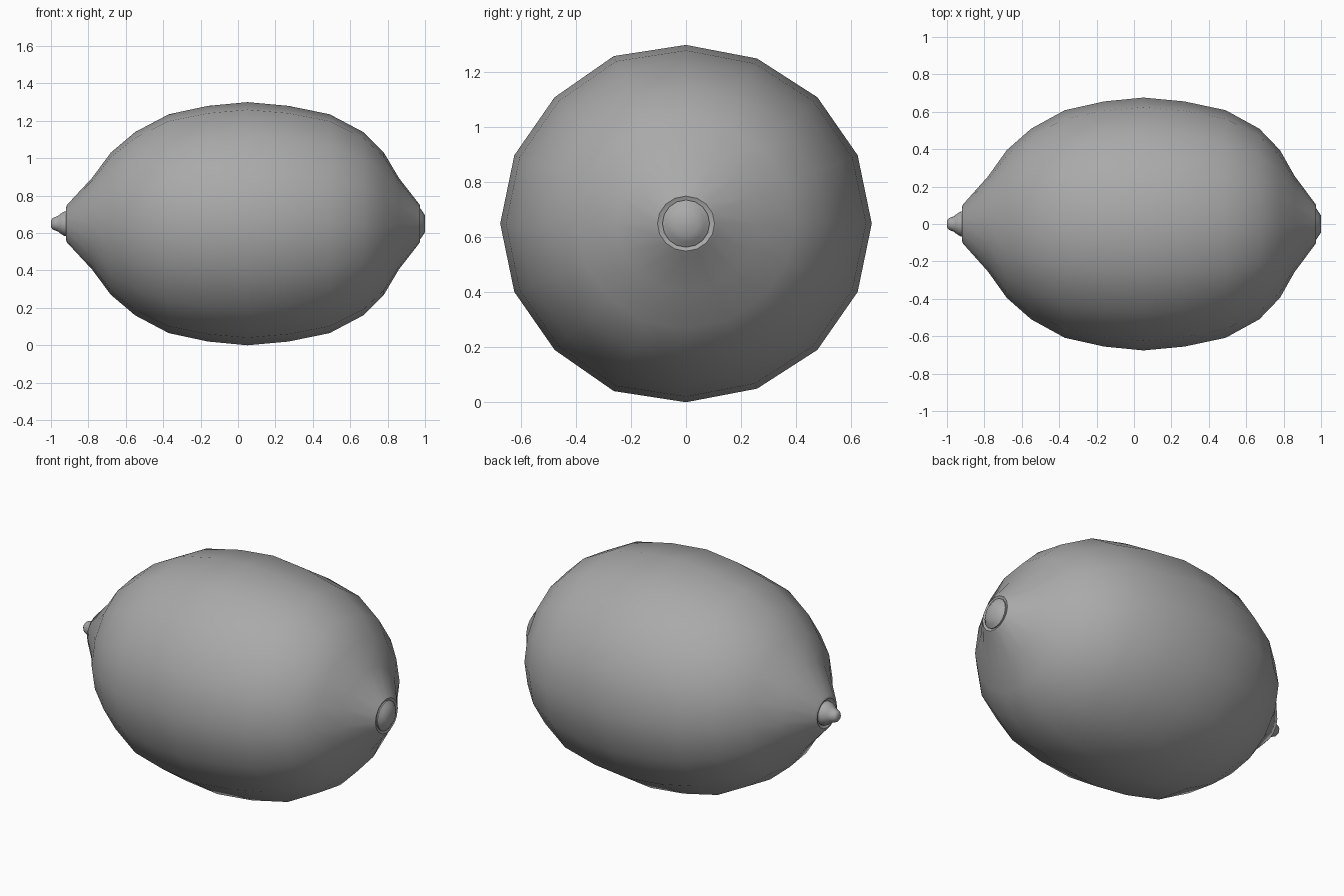
import bpy
import bmesh
from math import cos, sin, tau

old = bpy.data.objects.get("Cube")
if old:
    bpy.data.objects.remove(old, do_unlink=True)

SIDES = 16
CENTRE_Z = 0.65

# Rind colour
rind = bpy.data.materials.new("rind grey")
rind.use_nodes = True
grey = (0.4, 0.4, 0.4, 1)
rind.diffuse_color = grey
rind.node_tree.nodes["Principled BSDF"].inputs["Base Color"].default_value = grey


def lathe_x(name, profile, wide=1.0):
    """Spin (x, radius) points round the long axis and cap both ends."""
    bm = bmesh.new()
    rings = []
    for x, r in profile:
        ring = []
        for i in range(SIDES):
            a = tau * i / SIDES
            # the rind bulges slightly along two front ridges
            k = 1.015 if i in (5, 11) and r > 0.2 else 1.0
            ring.append(bm.verts.new((x, r * k * wide * cos(a), CENTRE_Z + r * k * sin(a))))
        rings.append(ring)
    for a, b in zip(rings, rings[1:]):
        for i in range(SIDES):
            j = (i + 1) % SIDES
            bm.faces.new((a[i], a[j], b[j], b[i]))
    bm.faces.new(rings[0])
    bm.faces.new(rings[-1])
    bmesh.ops.recalc_face_normals(bm, faces=bm.faces)
    mesh = bpy.data.meshes.new(name)
    bm.to_mesh(mesh)
    bm.free()
    mesh.materials.append(rind)
    obj = bpy.data.objects.new(name, mesh)
    bpy.context.collection.objects.link(obj)
    bpy.ops.object.select_all(action="DESELECT")
    obj.select_set(True)
    bpy.context.view_layer.objects.active = obj
    bpy.ops.object.shade_smooth_by_angle(angle=0.9)
    return obj


# Fruit body, from the tip collar to the stem collar
lathe_x("fruit_body", [
    (-0.91, 0.075), (-0.92, 0.085), (-0.915, 0.1), (-0.78, 0.245), (-0.68, 0.38),
    (-0.55, 0.49), (-0.37, 0.585), (-0.16, 0.63), (0.05, 0.65), (0.27, 0.63),
    (0.49, 0.585), (0.67, 0.49), (0.78, 0.38), (0.86, 0.245), (0.965, 0.11),
    (0.972, 0.1), (0.965, 0.085)], wide=1.04)

# Pointed tip
lathe_x("tip_nub", [
    (-1.0, 0.018), (-0.99, 0.031), (-0.975, 0.037), (-0.962, 0.042),
    (-0.95, 0.052), (-0.93, 0.065), (-0.9, 0.07)])

# Stem scar
lathe_x("stem_scar", [
    (0.95, 0.086), (0.972, 0.086), (0.985, 0.068), (1.0, 0.045)])
